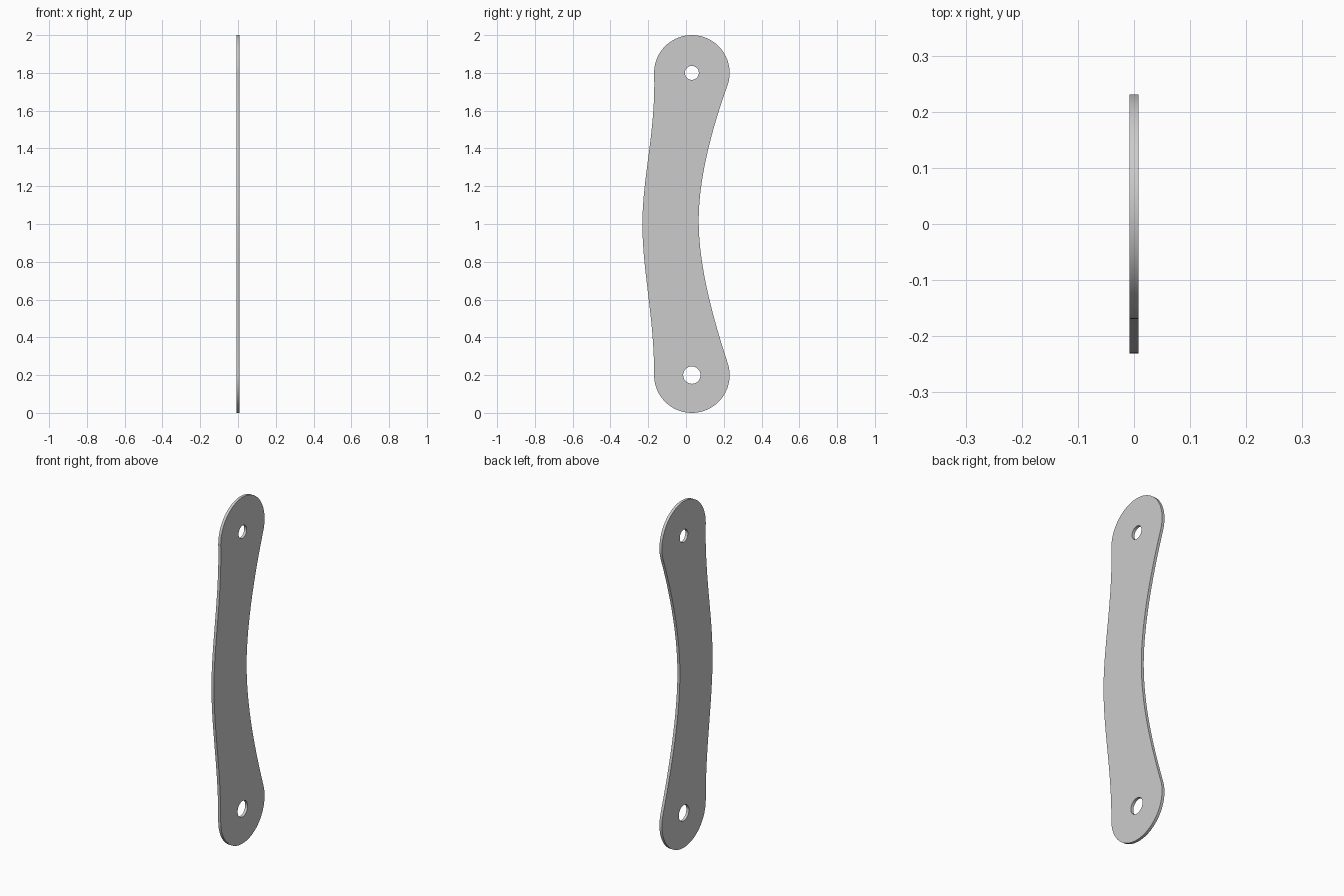
import bpy
from math import sin, cos, radians
from mathutils import Vector
from mathutils.geometry import interpolate_bezier

if "Cube" in bpy.data.objects:
    bpy.data.objects.remove(bpy.data.objects["Cube"])

CY, R = 0.031, 0.2          # eye centre offset and end radius
LOW, HIGH = 0.2, 1.8        # heights of the two eyes
HALF_THICK = 0.008


def arc(cz, r, a0, a1, n):
    """Points on a circle around an eye centre, in (y, z)."""
    steps = [radians(a0 + (a1 - a0) * i / n) for i in range(n + 1)]
    return [Vector((CY + r * cos(a), cz + r * sin(a))) for a in steps]


def side(p, h1, h2, q, n=16):
    """Inner points of a bezier edge between p and q."""
    return list(interpolate_bezier(p, Vector(h1), Vector(h2), q, n))[1:-1]


# rounded ends
top = arc(HIGH, R, -20, 180, 48)
bottom = arc(LOW, R, 180, 378, 48)
left_mid, right_mid = Vector((-0.231, 1.0)), Vector((0.067, 1.02))

# closed outline: top end, bulging edge, bottom end, hollow edge
outline = top
outline = outline + side(top[-1], (-0.158, 1.5), (-0.231, 1.25), left_mid) + [left_mid]
outline += side(left_mid, (-0.231, 0.75), (-0.167, 0.5), bottom[0]) + bottom
outline += side(bottom[-1], (0.127, 0.55), (0.067, 0.8), right_mid) + [right_mid]
outline += side(right_mid, (0.067, 1.25), (0.144, 1.525), top[0])

# flat filled profile with two pin holes
curve = bpy.data.curves.new("link_plate", 'CURVE')
curve.dimensions = '2D'
curve.fill_mode = 'BOTH'
curve.extrude = HALF_THICK
holes = [arc(HIGH, 0.037, 0, 350, 35), arc(LOW, 0.046, 0, 350, 35)]
for loop in [outline] + holes:
    spline = curve.splines.new('POLY')
    spline.points.add(len(loop) - 1)
    for pt, co in zip(spline.points, loop):
        pt.co = (co.x, co.y, 0, 1)
    spline.use_cyclic_u = True

# stand the plate up in the y-z plane
plate = bpy.data.objects.new("link_plate", curve)
plate.rotation_euler = (radians(90), 0, radians(90))
bpy.context.collection.objects.link(plate)
bpy.context.view_layer.objects.active = plate
plate.select_set(True)
bpy.ops.object.convert(target='MESH')

# weld rims and smooth only the curved edge walls
plate = bpy.context.object
bpy.ops.object.mode_set(mode='EDIT')
bpy.ops.mesh.select_all(action='SELECT')
bpy.ops.mesh.remove_doubles(threshold=0.0001)
bpy.ops.mesh.normals_make_consistent(inside=False)
bpy.ops.object.mode_set(mode='OBJECT')
bpy.ops.object.shade_smooth_by_angle(angle=radians(30))
